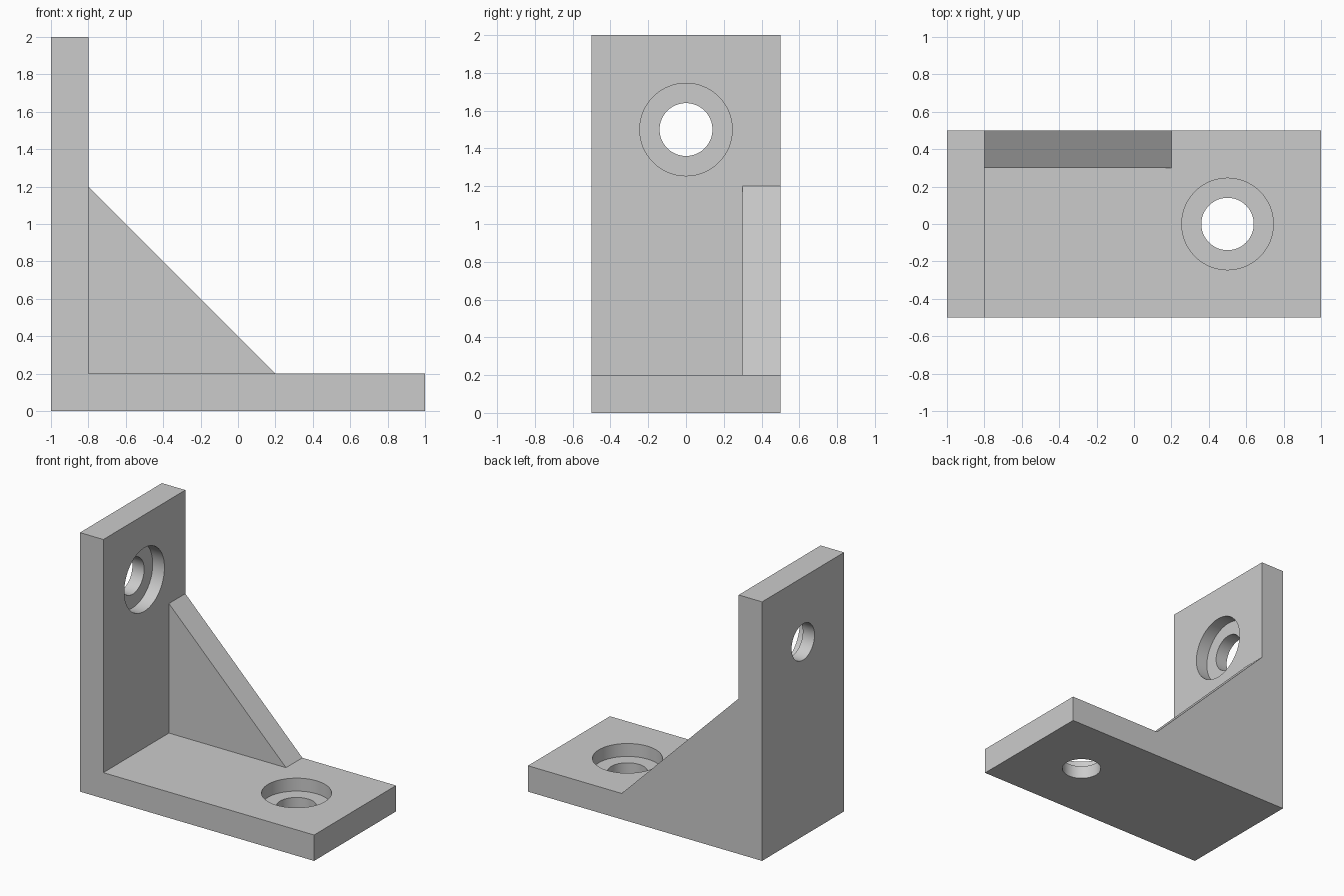
import bpy
import bmesh
import math
from mathutils import Matrix, Vector

cube = bpy.data.objects.get("Cube")
if cube:
    bpy.data.objects.remove(cube, do_unlink=True)

grey = bpy.data.materials.new("plain grey")
grey.use_nodes = True
color = (0.6, 0.6, 0.6, 1)
grey.diffuse_color = color
grey.node_tree.nodes["Principled BSDF"].inputs["Base Color"].default_value = color


def finish(name, bm):
    bmesh.ops.recalc_face_normals(bm, faces=bm.faces)
    mesh = bpy.data.meshes.new(name)
    bm.to_mesh(mesh)
    bm.free()
    mesh.materials.append(grey)
    obj = bpy.data.objects.new(name, mesh)
    bpy.context.collection.objects.link(obj)
    return obj


def extrude_profile(name, points, y0, y1):
    """Extrude an x-z outline along y."""
    bm = bmesh.new()
    face = bm.faces.new([bm.verts.new((x, y0, z)) for x, z in points])
    new = bmesh.ops.extrude_face_region(bm, geom=[face])["geom"]
    verts = [v for v in new if isinstance(v, bmesh.types.BMVert)]
    bmesh.ops.translate(bm, vec=(0, y1 - y0, 0), verts=verts)
    return finish(name, bm)


def cylinder(name, center, axis, radius, length):
    bm = bmesh.new()
    turn = Vector((0, 0, 1)).rotation_difference(Vector(axis)).to_matrix().to_4x4()
    bmesh.ops.create_cone(bm, cap_ends=True, segments=64, radius1=radius,
                          radius2=radius, depth=length,
                          matrix=Matrix.Translation(center) @ turn)
    return finish(name, bm)


def combine(target, other, operation):
    """Apply a boolean and discard the helper."""
    mod = target.modifiers.new(operation, "BOOLEAN")
    mod.operation = operation
    mod.solver = "EXACT"
    mod.object = other
    bpy.context.view_layer.update()
    graph = bpy.context.evaluated_depsgraph_get()
    mesh = bpy.data.meshes.new_from_object(target.evaluated_get(graph))
    target.modifiers.clear()
    target.data = mesh
    bpy.data.objects.remove(other, do_unlink=True)


# L-shaped plates
bracket = extrude_profile("angle_bracket", [
    (-1, 0), (1, 0), (1, 0.2), (-0.8, 0.2), (-0.8, 2), (-1, 2)], -0.5, 0.5)

# Triangular rib along the back edge, sunk into both plates
rib = extrude_profile("rib", [
    (-0.9, 0.1), (0.2, 0.1), (0.2, 0.2), (-0.8, 1.2), (-0.9, 1.2)], 0.3, 0.5)
combine(bracket, rib, "UNION")

# Counterbored screw hole in each plate, centred on the plate's inner surface
for center, axis in (((0.5, 0, 0.2), (0, 0, 1)), ((-0.8, 0, 1.5), (1, 0, 0))):
    for radius, length in ((0.14, 0.6), (0.245, 0.2)):
        combine(bracket, cylinder("hole_cutter", center, axis, radius, length),
                "DIFFERENCE")

# Merge coplanar faces and smooth only the bores
bm = bmesh.new()
bm.from_mesh(bracket.data)
bmesh.ops.remove_doubles(bm, verts=bm.verts, dist=0.0001)
bmesh.ops.dissolve_limit(bm, angle_limit=math.radians(0.5),
                         verts=bm.verts, edges=bm.edges)
bm.to_mesh(bracket.data)
bm.free()
bracket.data.name = "angle_bracket"

bpy.ops.object.select_all(action="DESELECT")
bracket.select_set(True)
bpy.context.view_layer.objects.active = bracket
bpy.ops.object.shade_smooth_by_angle(angle=math.radians(30))
